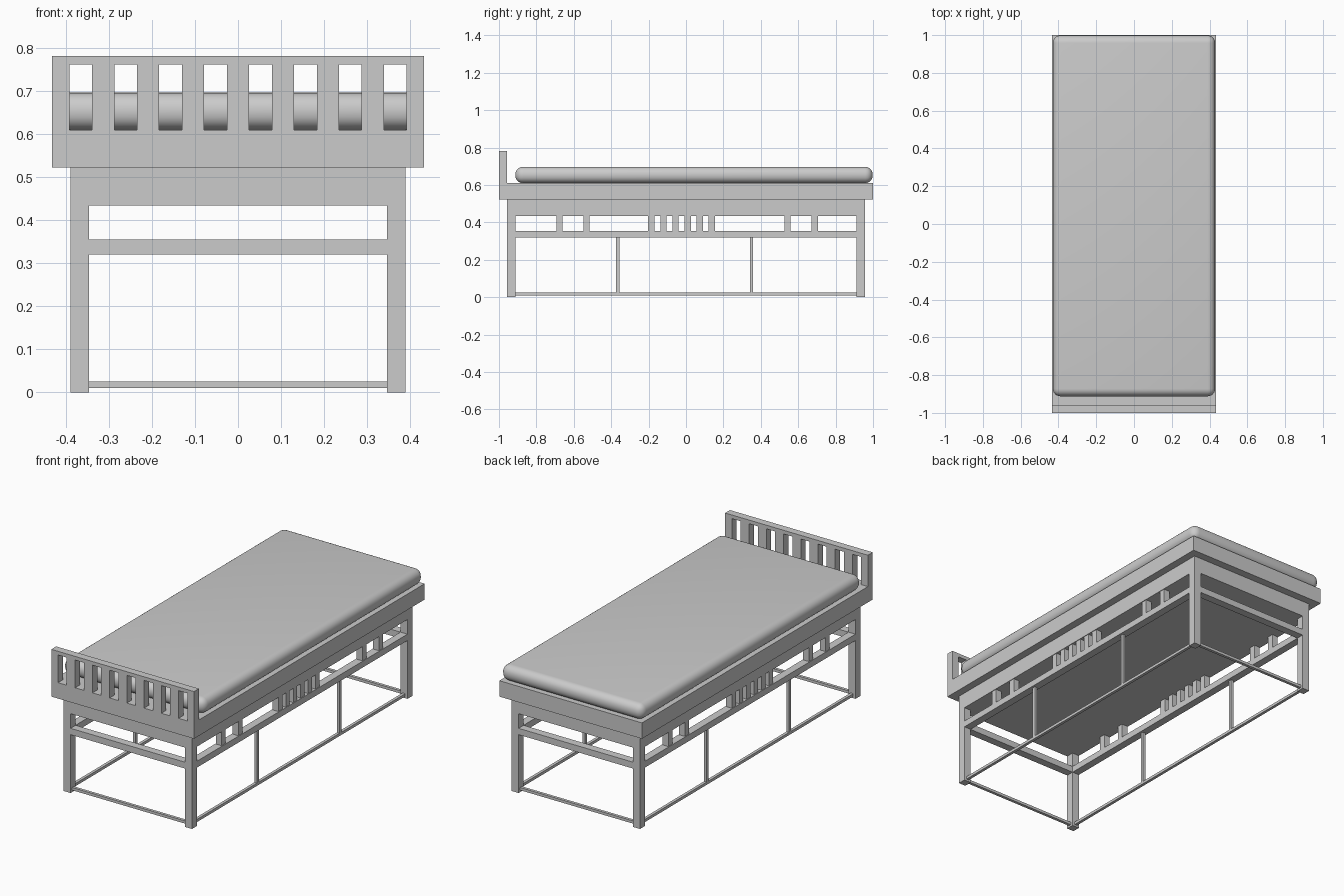
import bpy

if "Cube" in bpy.data.objects:
    bpy.data.objects.remove(bpy.data.objects["Cube"])


def box(name, x, y, z):
    """Box from (min, max) ranges on each axis."""
    bpy.ops.mesh.primitive_cube_add(
        size=1, location=[(a + b) / 2 for a, b in (x, y, z)])
    ob = bpy.context.object
    ob.name = name
    ob.scale = [b - a for a, b in (x, y, z)]
    bpy.ops.object.transform_apply(location=False, rotation=False, scale=True)
    return ob


def around(c, w):
    return (c - w / 2, c + w / 2)


W, LEG_OUT, LEG_IN = 0.433, 0.39, 0.347      # half widths
END_OUT, END_IN = 0.956, 0.912               # leg ends along y
BASE_Z, DECK_Z, TOP_Z = 0.435, 0.523, 0.61   # stacked heights

# Platform and the narrower apron below it
box("platform", (-W, W), (-1, 1), (DECK_Z, TOP_Z))
box("apron", (-LEG_OUT, LEG_OUT), (-END_OUT, END_OUT), (BASE_Z, DECK_Z))

# Mattress with rounded edges
mattress = box("mattress", (-0.43, 0.43), (-0.912, 0.998), (TOP_Z, 0.697))
bevel = mattress.modifiers.new("round", 'BEVEL')
bevel.width = 0.04
bevel.segments = 6
bpy.ops.object.modifier_apply(modifier="round")
bpy.ops.object.shade_smooth_by_angle()

# Headboard: top rail, end posts and slats between eight openings
HB = (-1, -0.958)
box("headboard_rail", (-W, W), HB, (0.762, 0.782))
PITCH, GAP = 0.1045, 0.053
for i in range(9):
    c = (i - 4) * PITCH
    lo, hi = around(c, PITCH - GAP)
    box("headboard_slat", (max(lo, -W), min(hi, W)), HB, (TOP_Z, 0.762))

# Legs
for sx in (-1, 1):
    for sy in (-1, 1):
        box("leg", around(sx * (LEG_OUT + LEG_IN) / 2, LEG_OUT - LEG_IN),
            around(sy * (END_OUT + END_IN) / 2, END_OUT - END_IN), (0, BASE_Z))

# Sides: rail, slats, thin lower bar and rods
MID_X = (LEG_OUT + LEG_IN) / 2
SLATS = [-0.676, -0.532, 0.543, 0.688] + [-0.185 + 0.0645 * i for i in range(6)]
for s in (-1, 1):
    rail_x = around(s * MID_X, LEG_OUT - LEG_IN)
    box("side_rail", rail_x, (-END_IN, END_IN), (0.32, 0.355))
    for y in SLATS:
        box("side_slat", around(s * MID_X, 0.036), around(y, 0.034), (0.355, BASE_Z))
    box("side_lower_bar", around(s * MID_X, 0.016), (-END_IN, END_IN), (0.01, 0.025))
    for y in (-0.365, 0.35):
        box("side_rod", around(s * MID_X, 0.016), around(y, 0.017), (0.025, 0.32))

# Ends: rail and thin lower bar
MID_Y = (END_OUT + END_IN) / 2
for s in (-1, 1):
    box("end_rail", (-LEG_IN, LEG_IN), around(s * MID_Y, END_OUT - END_IN), (0.32, 0.355))
    box("end_lower_bar", (-LEG_IN, LEG_IN), around(s * MID_Y, 0.016), (0.01, 0.025))
